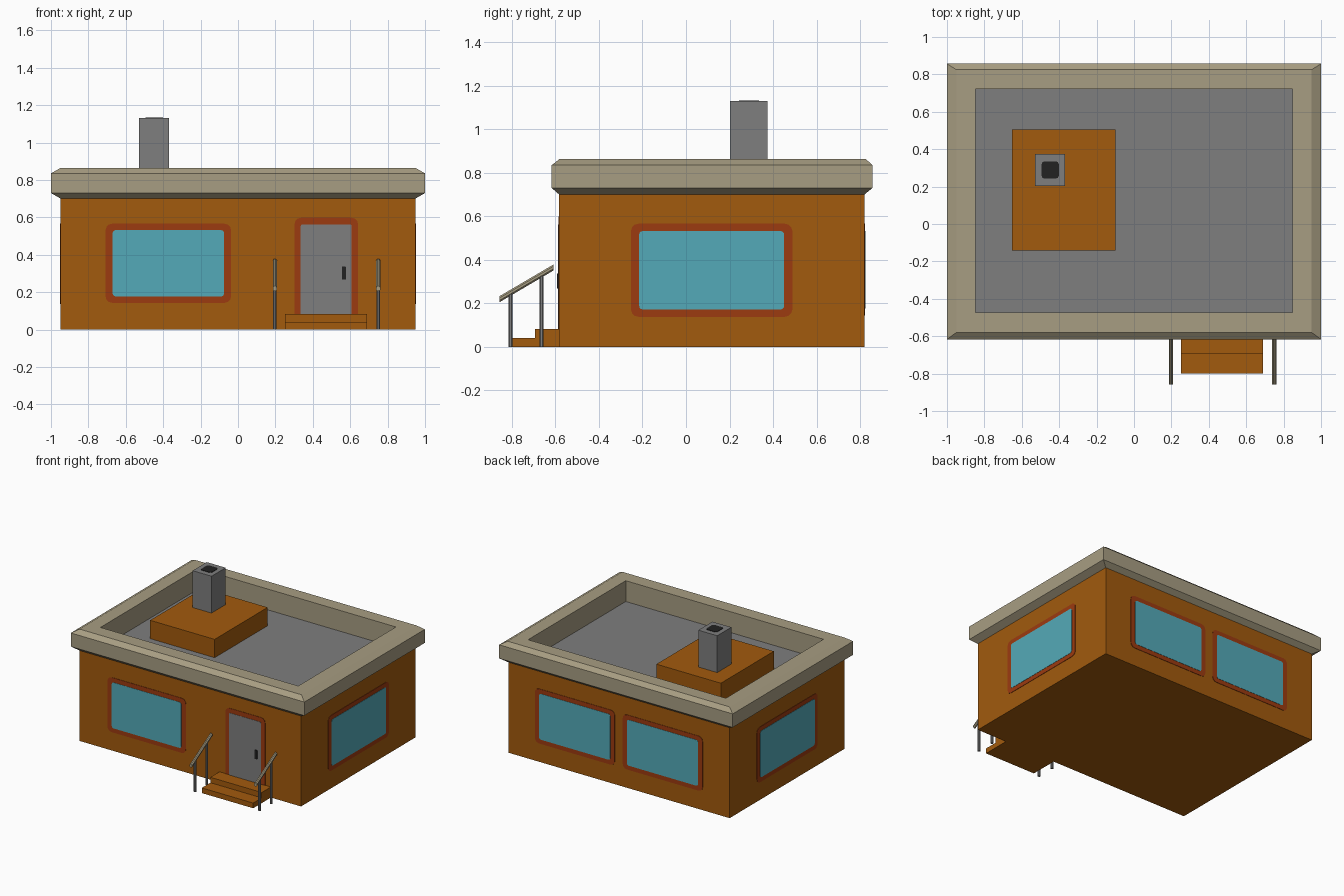
import bpy, bmesh, math
from mathutils import Vector

if "Cube" in bpy.data.objects:
    bpy.data.objects.remove(bpy.data.objects["Cube"])


def material(name, rgb):
    m = bpy.data.materials.new(name)
    m.diffuse_color = (*rgb, 1)
    m.use_nodes = True
    m.node_tree.nodes["Principled BSDF"].inputs["Base Color"].default_value = m.diffuse_color
    return m


ORANGE = material("orange wall", (0.36, 0.103, 0.004))
RUST = material("rust frame", (0.335, 0.043, 0.005))
BLUE = material("blue glass", (0.088, 0.40, 0.48))
BEIGE = material("beige trim", (0.39, 0.34, 0.225))
GREY = material("grey", (0.21, 0.21, 0.21))
BLACK = material("black", (0.016, 0.016, 0.016))


def finish(name, bm, mat):
    bmesh.ops.recalc_face_normals(bm, faces=bm.faces)
    me = bpy.data.meshes.new(name)
    bm.to_mesh(me)
    bm.free()
    me.materials.append(mat)
    ob = bpy.data.objects.new(name, me)
    bpy.context.collection.objects.link(ob)
    return ob


def prism(name, pts, depth, mat):
    """Extrude a polygon of 3D points along a vector."""
    bm = bmesh.new()
    d = Vector(depth)
    a = [bm.verts.new(p) for p in pts]
    b = [bm.verts.new(Vector(p) + d) for p in pts]
    bm.faces.new(a)
    bm.faces.new(b)
    for i in range(len(a)):
        j = (i + 1) % len(a)
        bm.faces.new((a[i], a[j], b[j], b[i]))
    return finish(name, bm, mat)


def box(name, x0, x1, y0, y1, z0, z1, mat):
    return prism(name, [(x0, y0, z0), (x1, y0, z0), (x1, y1, z0), (x0, y1, z0)],
                 (0, 0, z1 - z0), mat)


def rounded(u0, u1, v0, v1, r_top, r_bottom, seg=3):
    """Rounded rectangle outline; zero radius gives a square corner."""
    pts = []
    for k, (u, v, su, sv, r) in enumerate([(u1, v1, -1, -1, r_top), (u0, v1, 1, -1, r_top),
                                           (u0, v0, 1, 1, r_bottom), (u1, v0, -1, 1, r_bottom)]):
        if r == 0:
            pts.append((u, v))
            continue
        for i in range(seg + 1):
            a = math.pi / 2 * (k + i / seg)
            pts.append((u + su * r + r * math.cos(a), v + sv * r + r * math.sin(a)))
    return pts


# Wall bounds and mapping from wall coordinates to space
BX, BY0, BY1, DECK = 0.948, -0.583, 0.82, 0.70
WALLS = {
    "front": (lambda u, v: (u, BY0, v), (0, -1, 0)),
    "back": (lambda u, v: (u, BY1, v), (0, 1, 0)),
    "left": (lambda u, v: (-BX, u, v), (-1, 0, 0)),
    "right": (lambda u, v: (BX, u, v), (1, 0, 0)),
}


def plate(name, wall, outline, thick, mat):
    place, n = WALLS[wall]
    return prism(name, [place(u, v) for u, v in outline], Vector(n) * thick, mat)


def window(name, wall, u0, u1, v0, v1, t=0.038):
    plate(name + "_frame", wall, rounded(u0, u1, v0, v1, 0.035, 0.035), 0.003, RUST)
    plate(name + "_glass", wall, rounded(u0 + t, u1 - t, v0 + t * 0.9, v1 - t * 0.9, 0.015, 0.015),
          0.005, BLUE)


# Main building and flat roof deck
box("house_body", -BX, BX, BY0, BY1, 0, DECK, ORANGE)
box("roof_deck", -0.86, 0.86, -0.485, 0.735, DECK - 0.01, DECK + 0.003, GREY)

# Parapet: stacked rectangular loops joined into a ring
levels = [(0.847, -0.473, 0.722, 0.70), (BX, BY0, BY1, 0.70), (1.0, -0.617, 0.857, 0.73),
          (1.0, -0.617, 0.857, 0.835), (0.95, -0.58, 0.825, 0.864), (0.847, -0.473, 0.722, 0.864)]
bm = bmesh.new()
rings = [[bm.verts.new(p) for p in ((-x, y0, z), (x, y0, z), (x, y1, z), (-x, y1, z))]
         for x, y0, y1, z in levels]
for k, a in enumerate(rings):
    b = rings[(k + 1) % len(rings)]
    for i in range(4):
        j = (i + 1) % 4
        bm.faces.new((a[i], a[j], b[j], b[i]))
finish("parapet", bm, BEIGE)

# Roof block, chimney and flue
box("roof_block", -0.652, -0.10, -0.143, 0.505, DECK, 0.845, ORANGE)
box("chimney", -0.53, -0.368, 0.202, 0.375, 0.845, 1.13, GREY)
prism("flue_opening", [(u, v, 1.13) for u, v in rounded(-0.494, -0.402, 0.243, 0.335, 0.015, 0.015, 2)],
      (0, 0, 0.003), BLACK)

# Windows
window("front_window", "front", -0.708, -0.037, 0.143, 0.566)
window("back_window_a", "back", 0.034, 0.718, 0.143, 0.566)
window("back_window_b", "back", -0.718, -0.034, 0.143, 0.566)
for side in ("left", "right"):
    window(side + "_window", side, -0.253, 0.489, 0.138, 0.566)

# Door
plate("door_frame", "front", rounded(0.302, 0.642, 0.07, 0.598, 0.035, 0), 0.003, RUST)
plate("door", "front", rounded(0.335, 0.608, 0.07, 0.563, 0.012, 0), 0.005, GREY)
plate("door_handle", "front", rounded(0.555, 0.577, 0.267, 0.337, 0.004, 0.004), 0.009, BLACK)

# Steps, one stair profile
prism("steps", [(0.25, y, z) for y, z in [(BY0, 0), (-0.80, 0), (-0.80, 0.04), (-0.695, 0.04),
                                           (-0.695, 0.082), (BY0, 0.082)]], (0.44, 0, 0), ORANGE)

# Railings on both sides of the steps
ring8 = [(math.cos(math.pi / 8 * (2 * i + 1)), math.sin(math.pi / 8 * (2 * i + 1))) for i in range(8)]
for side, x in (("left", 0.197), ("right", 0.75)):
    for part, y, top in (("front", -0.806, 0.245), ("rear", -0.664, 0.33)):
        prism(f"{side}_{part}_post", [(x + 0.0105 * c, y + 0.0105 * s, 0) for c, s in ring8],
              (0, 0, top), GREY)
    prism(side + "_handrail", [(x + 0.012 * c, -0.857, 0.219 + 0.015 * s) for c, s in ring8],
          (0, 0.247, 0.145), BEIGE)
